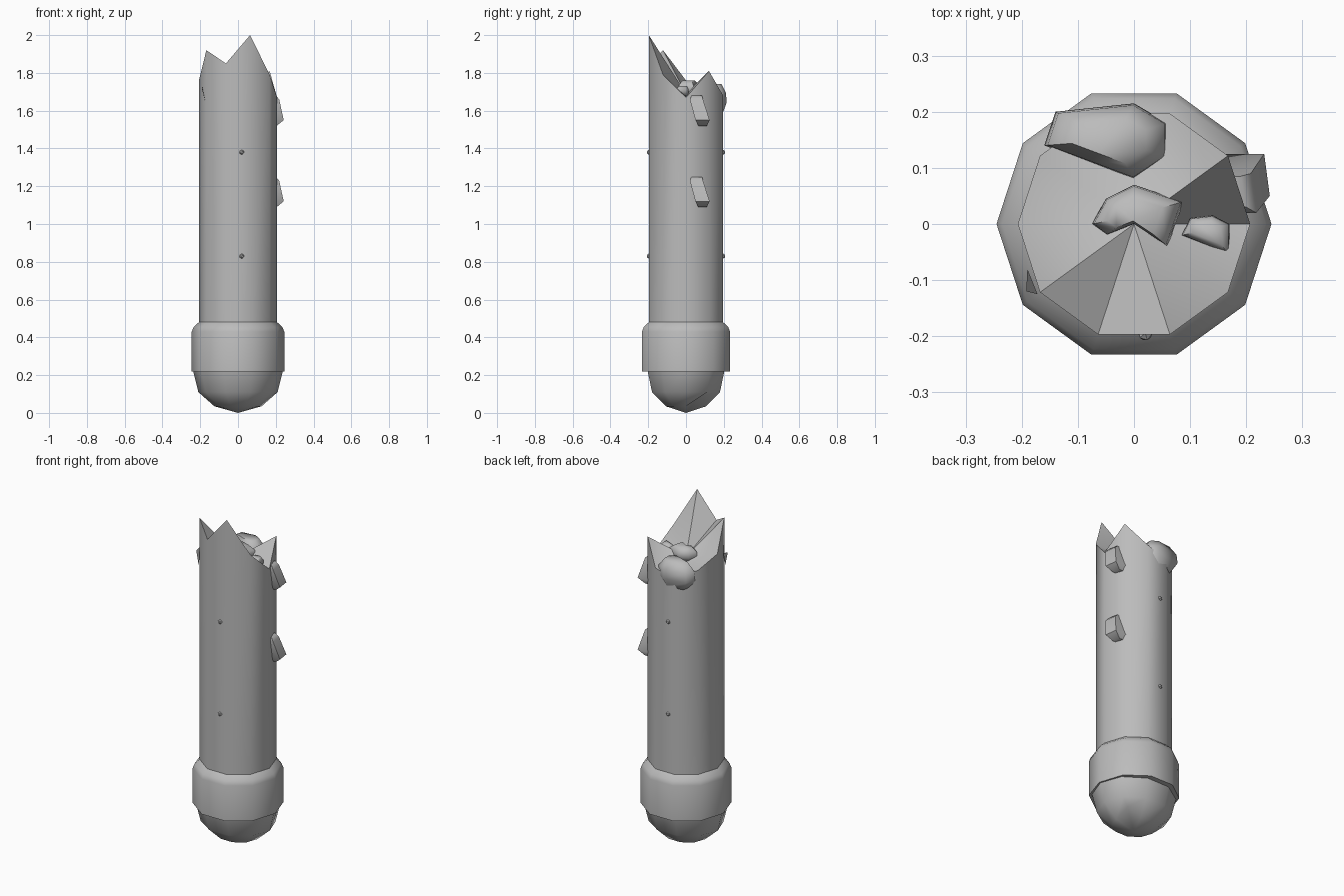
import bpy, bmesh, math
from mathutils import Vector

if bpy.data.objects.get("Cube"):
    bpy.data.objects.remove(bpy.data.objects["Cube"], do_unlink=True)

SIDES = 10
stone = bpy.data.materials.new("grey_stone")
stone.use_nodes = True
stone.diffuse_color = (0.5, 0.5, 0.5, 1)
stone.node_tree.nodes["Principled BSDF"].inputs["Base Color"].default_value = (0.5, 0.5, 0.5, 1)


def finish(name, bm, angle):
    bmesh.ops.recalc_face_normals(bm, faces=bm.faces)
    mesh = bpy.data.meshes.new(name)
    bm.to_mesh(mesh)
    bm.free()
    mesh.materials.append(stone)
    obj = bpy.data.objects.new(name, mesh)
    bpy.context.collection.objects.link(obj)
    bpy.ops.object.select_all(action="DESELECT")
    bpy.context.view_layer.objects.active = obj
    obj.select_set(True)
    bpy.ops.object.shade_smooth_by_angle(angle=math.radians(angle))


def ring(bm, radius, heights):
    verts = []
    for i in range(SIDES):
        a = math.tau * i / SIDES
        z = heights[i] if isinstance(heights, list) else heights
        verts.append(bm.verts.new((radius * math.cos(a), radius * math.sin(a), z)))
    return verts


def bridge(bm, lower, upper):
    n = len(lower)
    for i in range(n):
        j = (i + 1) % n
        bm.faces.new((lower[i], lower[j], upper[j], upper[i]))


def fan(bm, loop, tip):
    centre = bm.verts.new(tip)
    for i, vert in enumerate(loop):
        bm.faces.new((vert, loop[(i + 1) % len(loop)], centre))


# Broken shaft with a jagged rim that dips to the middle
rim = [1.67, 1.81, 1.68, 1.64, 1.70, 1.76, 1.92, 1.85, 2.0, 1.79]
bm = bmesh.new()
base, top = ring(bm, 0.207, 0.3), ring(bm, 0.207, rim)
bridge(bm, base, top)
fan(bm, top, (0, 0, 1.69))
finish("shaft", bm, 40)

# Collar around the foot of the shaft
bm = bmesh.new()
loops = [ring(bm, r, z) for r, z in ((0.245, 0.22), (0.245, 0.43), (0.235, 0.455), (0.207, 0.48))]
for lower, upper in zip(loops, loops[1:]):
    bridge(bm, lower, upper)
bm.faces.new(loops[0])
finish("collar", bm, 50)

# Rounded foot, chipped away at the back on one side
bm = bmesh.new()
loops = [ring(bm, r, z) for r, z in ((0.238, 0.225), (0.21, 0.11), (0.125, 0.035))]
for upper, lower in zip(loops, loops[1:]):
    bridge(bm, lower, upper)
fan(bm, loops[-1], (0, 0, 0))
for v in bm.verts:
    v.co.y *= 0.9
    if v.co.x + v.co.y > 0.15 and v.co.y > 0.05:
        v.co.z = max(v.co.z, 0.09)
finish("rounded_foot", bm, 50)


# Loose rubble lying on and over the broken top
def chunk(name, outline, bottom, height):
    bm = bmesh.new()
    mid = sum((Vector(p) for p in outline), Vector((0, 0))) / len(outline)
    layers = []
    for scale, t in ((0.7, 0), (1, 0.35), (0.95, 0.7), (0.6, 1)):
        layers.append([bm.verts.new((*(mid + (Vector(p) - mid) * scale), bottom + height * t))
                       for p in outline])
    for lower, upper in zip(layers, layers[1:]):
        bridge(bm, lower, upper)
    bm.faces.new(layers[0])
    bm.faces.new(layers[-1])
    finish(name, bm, 60)


chunk("back_rubble", [(-0.16, 0.14), (-0.08, 0.11), (0, 0.08), (0.06, 0.12),
                      (0.06, 0.18), (0, 0.215), (-0.14, 0.2)], 1.59, 0.15)
chunk("middle_rubble", [(-0.075, 0), (-0.05, -0.02), (0, 0), (0.06, -0.04),
                        (0.088, 0.04), (0, 0.07), (-0.05, 0.045)], 1.68, 0.08)
chunk("small_rubble", [(0.085, -0.02), (0.17, -0.055), (0.17, 0), (0.14, 0.015), (0.1, 0.01)],
      1.68, 0.05)

# Two matching lumps on the side, wider and deeper toward the bottom
for name, foot in (("upper_lump", 1.52), ("lower_lump", 1.09)):
    bm = bmesh.new()
    layers = []
    for h, depth, y0, y1 in ((0, 0.205, 0.065, 0.11), (0.03, 0.242, 0.05, 0.125),
                             (0.14, 0.218, 0.02, 0.09), (0.16, 0.2, 0.03, 0.085)):
        layers.append([bm.verts.new((x, y, foot + h))
                       for x, y in ((0.16, y0), (depth, y0), (depth - 0.01, y1), (0.16, y1))])
    for lower, upper in zip(layers, layers[1:]):
        bridge(bm, lower, upper)
    bm.faces.new(layers[0])
    bm.faces.new(layers[-1])
    finish(name, bm, 60)

# Tiny chips standing out of the shaft, front and back
for side, label in ((-1, "front"), (1, "back")):
    for level, z in (("upper", 1.38), ("lower", 0.83)):
        bm = bmesh.new()
        bmesh.ops.create_icosphere(bm, subdivisions=1, radius=0.014)
        bmesh.ops.translate(bm, verts=bm.verts, vec=(-0.02 * side, 0.195 * side, z))
        finish(f"{label}_{level}_chip", bm, 30)

# Thin splinter beside the rim
bm = bmesh.new()
corners = ((-0.19, -0.08, 1.73), (-0.192, -0.12, 1.72), (-0.172, -0.125, 1.64))
bm.faces.new([bm.verts.new(p) for p in corners])
finish("rim_splinter", bm, 30)
